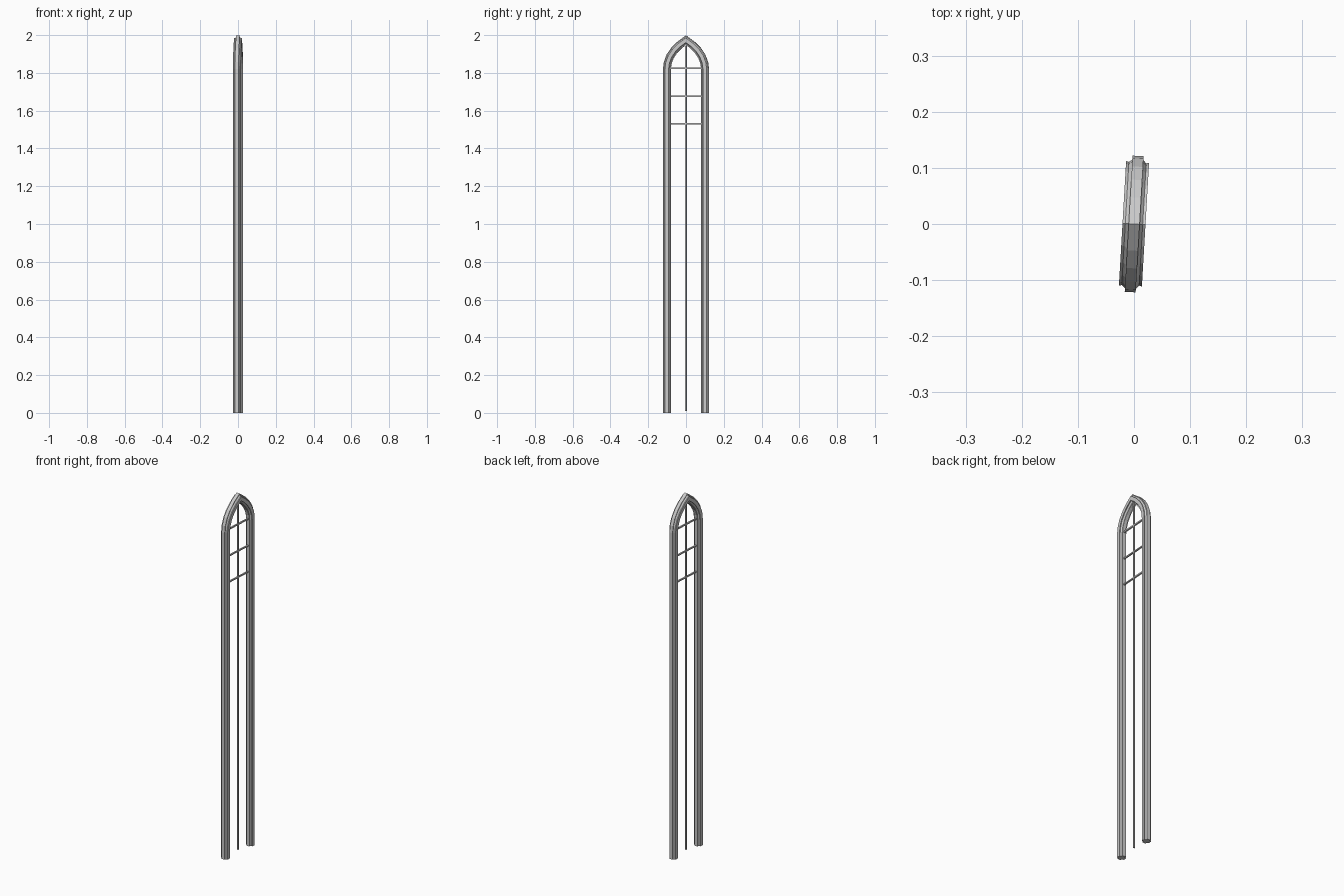
import bpy, bmesh, math
from mathutils import Vector, Matrix

if "Cube" in bpy.data.objects:
    bpy.data.objects.remove(bpy.data.objects["Cube"])

TILT = Matrix.Rotation(-0.058, 4, 'Z')


def finish(name, bm):
    bmesh.ops.recalc_face_normals(bm, faces=bm.faces[:])
    bm.transform(TILT)
    me = bpy.data.meshes.new(name)
    bm.to_mesh(me)
    bm.free()
    ob = bpy.data.objects.new(name, me)
    bpy.context.collection.objects.link(ob)
    return ob


# Moulding section: a cross with coved corners (depth, width offset)
quarter = [(0.0205, 0.0095), (0.0155, 0.0082), (0.0118, 0.0118),
           (0.0090, 0.0155), (0.0100, 0.0205)]
profile = []
for k in range(4):
    c, s = round(math.cos(k * math.pi / 2)), round(math.sin(k * math.pi / 2))
    profile += [(c * a - s * b, s * a + c * b) for a, b in quarter]

# Centre line of the pointed arch, mirrored about the middle
half = [(0.101, 0), (0.101, 1.82), (0.097, 1.853), (0.084, 1.888),
        (0.063, 1.919), (0.034, 1.948), (0, 1.973)]
path = [Vector(p) for p in half + [(-y, z) for y, z in half[-2::-1]]]

# Arched frame: mitred sweep of the section
bm = bmesh.new()
rings = []
for i, p in enumerate(path):
    d0 = (p - path[i - 1]).normalized() if i else (path[1] - p).normalized()
    d1 = (path[i + 1] - p).normalized() if i < len(path) - 1 else d0
    n0, n1 = Vector((d0.y, -d0.x)), Vector((d1.y, -d1.x))
    m = (n0 + n1).normalized()
    m /= m.dot(n0)
    rings.append([bm.verts.new((a, p.x + m.x * b, p.y + m.y * b)) for a, b in profile])
n = len(profile)
for r0, r1 in zip(rings, rings[1:]):
    for j in range(n):
        k = (j + 1) % n
        bm.faces.new((r0[j], r0[k], r1[k], r1[j]))
bm.faces.new(rings[0])
bm.faces.new(rings[-1])
finish("arched_frame", bm)


# Glazing bars
def bar(name, size, z):
    bm = bmesh.new()
    bmesh.ops.create_cube(bm, size=1, matrix=Matrix.Translation((0, 0, z)) @ Matrix.Diagonal((*size, 1)))
    finish(name, bm)


bar("vertical_bar", (0.008, 0.008, 1.955), 0.9875)
for i, z in enumerate((1.53, 1.676, 1.825)):
    bar(f"cross_bar_{i + 1}", (0.008, 0.168, 0.007), z)
